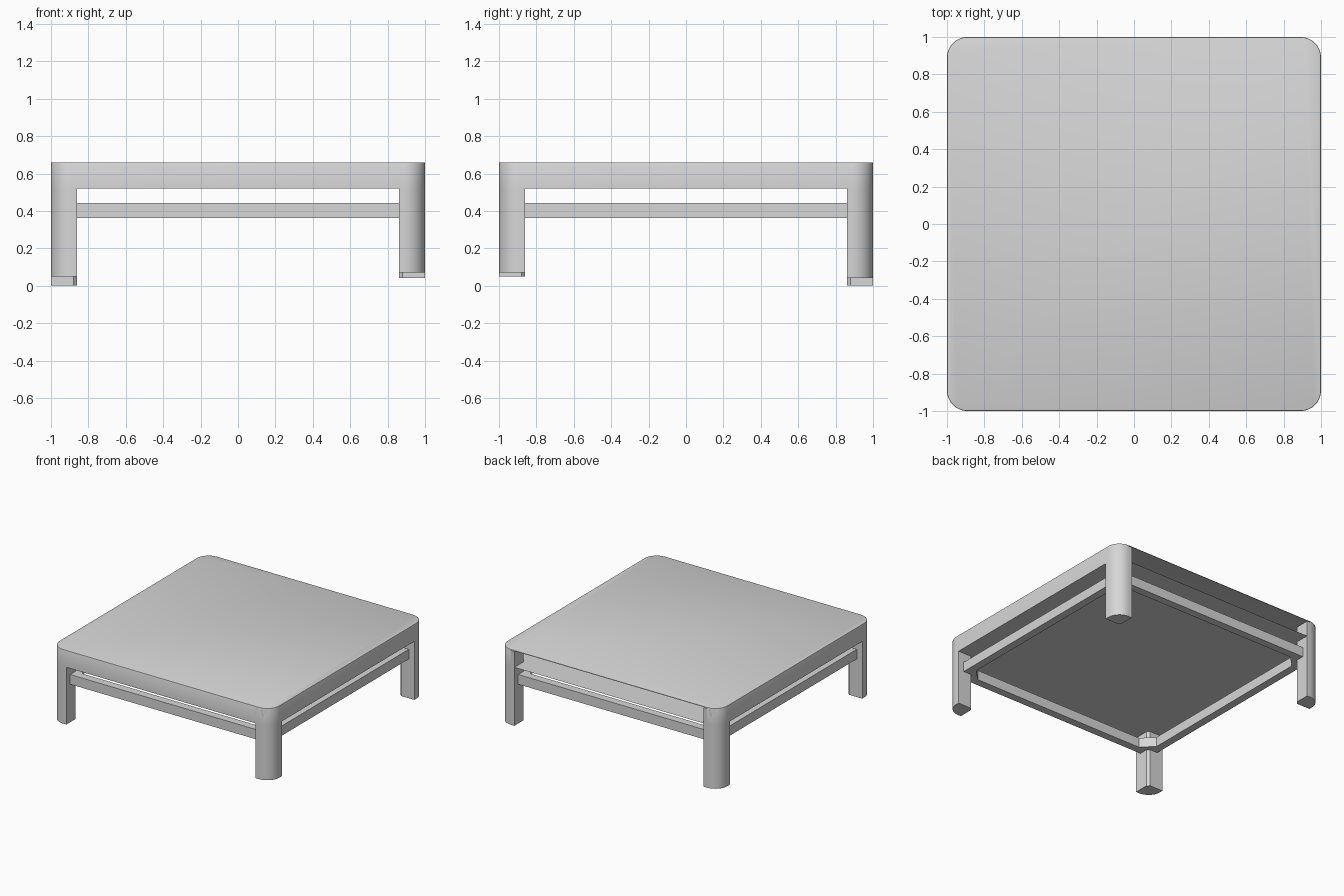
import bpy, bmesh, math

cube = bpy.data.objects.get("Cube")
if cube:
    bpy.data.objects.remove(cube, do_unlink=True)

grey = bpy.data.materials.new("light_grey")
grey.use_nodes = True
GREY = (0.68, 0.68, 0.68, 1)
grey.diffuse_color = GREY
grey.node_tree.nodes["Principled BSDF"].inputs["Base Color"].default_value = GREY

RADIUS = 0.11   # plan radius of the table corners
LEG = 0.14      # leg width


def arc(cx, cy, r, start, steps=8):
    """Quarter circle, counter-clockwise from the start angle."""
    return [(cx + r * math.cos(start + math.pi / 2 * i / steps),
             cy + r * math.sin(start + math.pi / 2 * i / steps)) for i in range(steps + 1)]


def prism(name, outline, z0, z1, top_bevel=0.0, open_back=False):
    """Extrude a flat outline from z0 to z1; optionally round the top rim or open the back."""
    bm = bmesh.new()
    base = bm.faces.new([bm.verts.new((x, y, z0)) for x, y in outline])
    result = bmesh.ops.extrude_face_region(bm, geom=[base], use_keep_orig=True)
    upper = [v for v in result["geom"] if isinstance(v, bmesh.types.BMVert)]
    bmesh.ops.translate(bm, verts=upper, vec=(0, 0, z1 - z0))
    bmesh.ops.recalc_face_normals(bm, faces=bm.faces[:])
    if top_bevel:
        rim = [e for e in bm.edges if all(v in upper for v in e.verts)]
        bmesh.ops.bevel(bm, geom=rim, offset=top_bevel, segments=2, profile=0.5, affect='EDGES')
    if open_back:
        bm.normal_update()
        back = [f for f in bm.faces if f.normal.y > 0.999]
        bmesh.ops.delete(bm, geom=back, context='FACES')
    mesh = bpy.data.meshes.new(name)
    bm.to_mesh(mesh)
    bm.free()
    obj = bpy.data.objects.new(name, mesh)
    bpy.context.collection.objects.link(obj)
    mesh.materials.append(grey)
    bpy.ops.object.select_all(action='DESELECT')
    obj.select_set(True)
    bpy.context.view_layer.objects.active = obj
    bpy.ops.object.shade_smooth_by_angle(angle=math.radians(35))
    return obj


# Hollow table top with rounded corners, open along the back
c = 1 - RADIUS
top_outline = []
for i, (sx, sy) in enumerate([(1, 1), (-1, 1), (-1, -1), (1, -1)]):
    top_outline += arc(sx * c, sy * c, RADIUS, i * math.pi / 2)
prism("table_top", top_outline, 0.52, 0.66, 0.006, open_back=True)

# Legs follow the corner curve; their feet end at slightly different heights
inner, cut = 1 - LEG, 0.02
leg_outline = [(inner, inner + cut), (inner + cut, inner), (1, inner)]
leg_outline += arc(c, c, RADIUS, 0) + [(inner, 1)]
legs = [("back_left_leg", 1, 1, 0.04), ("back_right_leg", -1, 1, 0.0),
        ("front_right_leg", -1, -1, 0.05), ("front_left_leg", 1, -1, 0.07)]
for name, sx, sy, foot in legs:
    prism(name, [(sx * x, sy * y) for x, y in leg_outline], foot, 0.65)

# Lower frame: an eight-sided ring of four rails and four short corner pieces
OUT, IN, OUT_END, IN_END = 0.95, 0.885, 0.87, 0.79
rail = [(-OUT_END, -OUT), (OUT_END, -OUT), (IN_END, -IN), (-IN_END, -IN)]
corner = [(OUT, -OUT_END), (IN, -IN_END), (IN_END, -IN), (OUT_END, -OUT)]
for i, (side, end) in enumerate([("front", "front_left"), ("left", "back_left"),
                                 ("back", "back_right"), ("right", "front_right")]):
    for part in (prism(side + "_rail", rail, 0.362, 0.442),
                 prism(end + "_corner_rail", corner, 0.362, 0.442)):
        part.rotation_euler.z = i * math.pi / 2
